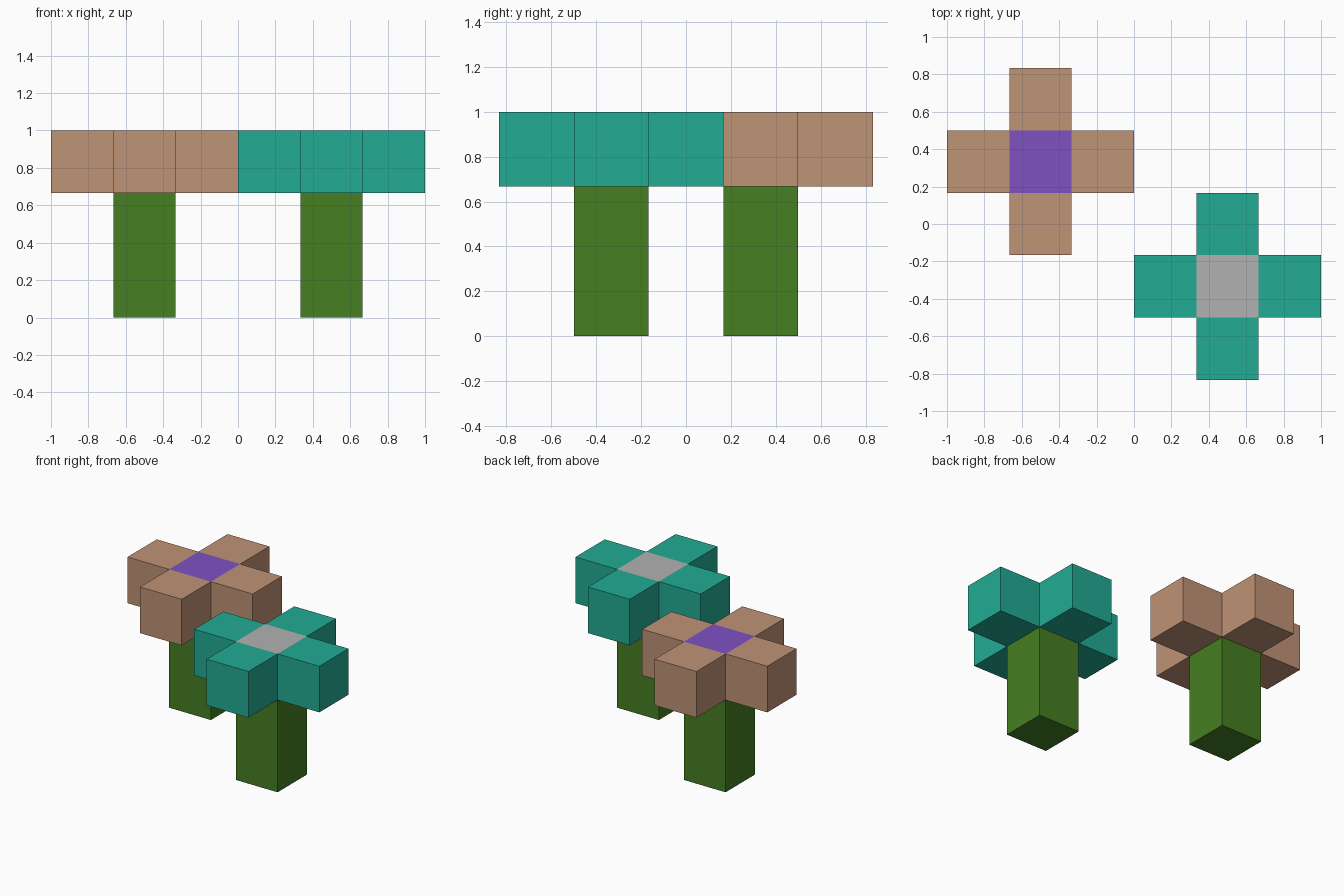
import bpy
import bmesh
from mathutils import Vector

cube = bpy.data.objects.get("Cube")
if cube:
    bpy.data.objects.remove(cube, do_unlink=True)

U = 1 / 3  # side of one block


def make_material(name, rgb):
    """Flat material from 0-255 display values, stored as linear."""
    lin = []
    for v in rgb:
        c = v / 255
        lin.append(c / 12.92 if c <= 0.04045 else ((c + 0.055) / 1.055) ** 2.4)
    mat = bpy.data.materials.new(name)
    mat.use_nodes = True
    mat.diffuse_color = (*lin, 1)
    bsdf = mat.node_tree.nodes["Principled BSDF"]
    bsdf.inputs["Base Color"].default_value = (*lin, 1)
    bsdf.inputs["Roughness"].default_value = 0.9
    return mat


def add_object(name, bm, materials, location):
    mesh = bpy.data.meshes.new(name)
    bmesh.ops.recalc_face_normals(bm, faces=bm.faces)
    bm.to_mesh(mesh)
    bm.free()
    for mat in materials:
        mesh.materials.append(mat)
    obj = bpy.data.objects.new(name, mesh)
    obj.location = location
    bpy.context.collection.objects.link(obj)
    return obj


def add_stem(name, x, y, mat):
    """Square column two blocks tall."""
    bm = bmesh.new()
    bmesh.ops.create_cube(bm, size=U)
    bmesh.ops.scale(bm, vec=(1, 1, 2), verts=bm.verts)
    return add_object(name, bm, [mat], (x, y, U))


def add_blossom(name, x, y, petal, heart):
    """Plus-shaped slab one block thick with a coloured centre on top."""
    bm = bmesh.new()
    for cx, cy in ((0, 0), (1, 0), (-1, 0), (0, 1), (0, -1)):
        corners = ((-.5, -.5), (.5, -.5), (.5, .5), (-.5, .5))
        bm.faces.new([bm.verts.new(((cx + a) * U, (cy + b) * U, 0)) for a, b in corners])
    bmesh.ops.remove_doubles(bm, verts=bm.verts, dist=0.001)
    ext = bmesh.ops.extrude_face_region(bm, geom=bm.faces[:], use_keep_orig=True)
    top = [g for g in ext["geom"] if isinstance(g, bmesh.types.BMVert)]
    bmesh.ops.translate(bm, verts=top, vec=(0, 0, U))
    # Centre of the top takes the second colour
    for f in bm.faces:
        at_centre = (f.calc_center_median() - Vector((0, 0, U))).length < 0.01
        f.material_index = 1 if at_centre else 0
    return add_object(name, bm, [petal, heart], (x, y, 2 * U))


green = make_material("stem green", (70, 126, 34))
tan = make_material("petal tan", (191, 147, 118))
teal = make_material("petal teal", (34, 171, 148))
purple = make_material("centre purple", (126, 82, 194))
grey = make_material("centre grey", (178, 178, 178))

# Two flowers, placed diagonally
for label, x, y, petal, heart in (("right", -0.5, U, tan, purple),
                                  ("left", 0.5, -U, teal, grey)):
    add_stem(label + "_stem", x, y, green)
    add_blossom(label + "_blossom", x, y, petal, heart)
